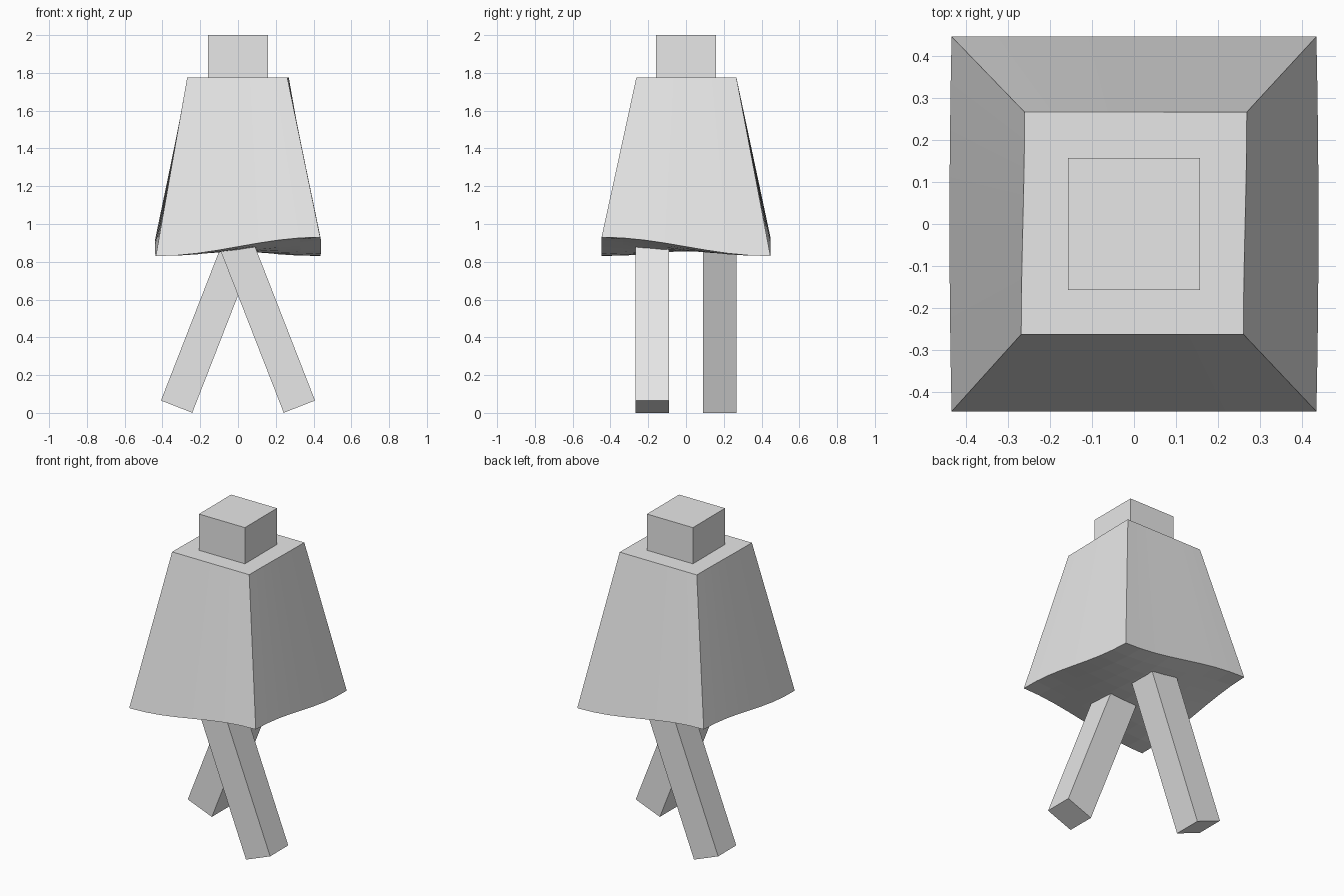
import bpy
import bmesh
from math import sin, pi, radians
from mathutils import Matrix, Vector

default = bpy.data.objects.get("Cube")
if default:
    bpy.data.objects.remove(default, do_unlink=True)

# One plain grey for everything
grey = bpy.data.materials.new("plain grey")
grey.use_nodes = True
colour = (0.8, 0.8, 0.8, 1)
grey.diffuse_color = colour
for node in grey.node_tree.nodes:
    if node.type == "BSDF_PRINCIPLED":
        node.inputs["Base Color"].default_value = colour


def finish(bm, name):
    bmesh.ops.recalc_face_normals(bm, faces=bm.faces)
    mesh = bpy.data.meshes.new(name)
    bm.to_mesh(mesh)
    bm.free()
    mesh.materials.append(grey)
    obj = bpy.data.objects.new(name, mesh)
    bpy.context.collection.objects.link(obj)
    return obj


def box(name, size, centre, turn=Matrix()):
    bm = bmesh.new()
    bmesh.ops.create_cube(bm, size=1)
    place = Matrix.Translation(centre) @ turn @ Matrix.Diagonal((*size, 1))
    bmesh.ops.transform(bm, matrix=place, verts=bm.verts)
    return finish(bm, name)


# Body: tapered block, split lengthwise, with a wavy twisted hem
bm = bmesh.new()
bmesh.ops.create_cube(bm, size=2)
level = [e for e in bm.edges if abs(e.verts[0].co.z - e.verts[1].co.z) < 0.1]
bmesh.ops.subdivide_edges(bm, edges=level, cuts=7, use_grid_fill=True)
for vert in bm.verts:
    u, v, top = vert.co.x, vert.co.y, vert.co.z > 0
    su, sv = sin(u * pi / 2), sin(v * pi / 2)
    if top:
        vert.co = Vector((0.265 * u + 0.004 * sv, 0.265 * v + 0.002, 1.775))
    else:
        sag = 0.025 * (1 - u * u) * (1 - v * v)
        bulge = 0.005 * u * (1 - v * v)
        vert.co = Vector((0.435 * u + bulge, 0.447 * v, 0.88 - 0.05 * su * sv - sag))
finish(bm, "body")

# Head
box("head", (0.316, 0.316, 0.26), (0, 0, 1.87))

# Legs: crossed, leaning opposite ways, tops hidden in the body
LEAN, WIDTH, LENGTH = radians(21.3), 0.178, 0.96
for name, side in (("front_leg", 1), ("back_leg", -1)):
    turn = Matrix.Rotation(-side * LEAN, 4, "Y")
    foot = Vector((side * 0.325, -side * 0.178, 0.033))
    box(name, (WIDTH, WIDTH, LENGTH), foot + turn @ Vector((0, 0, LENGTH / 2)), turn)
